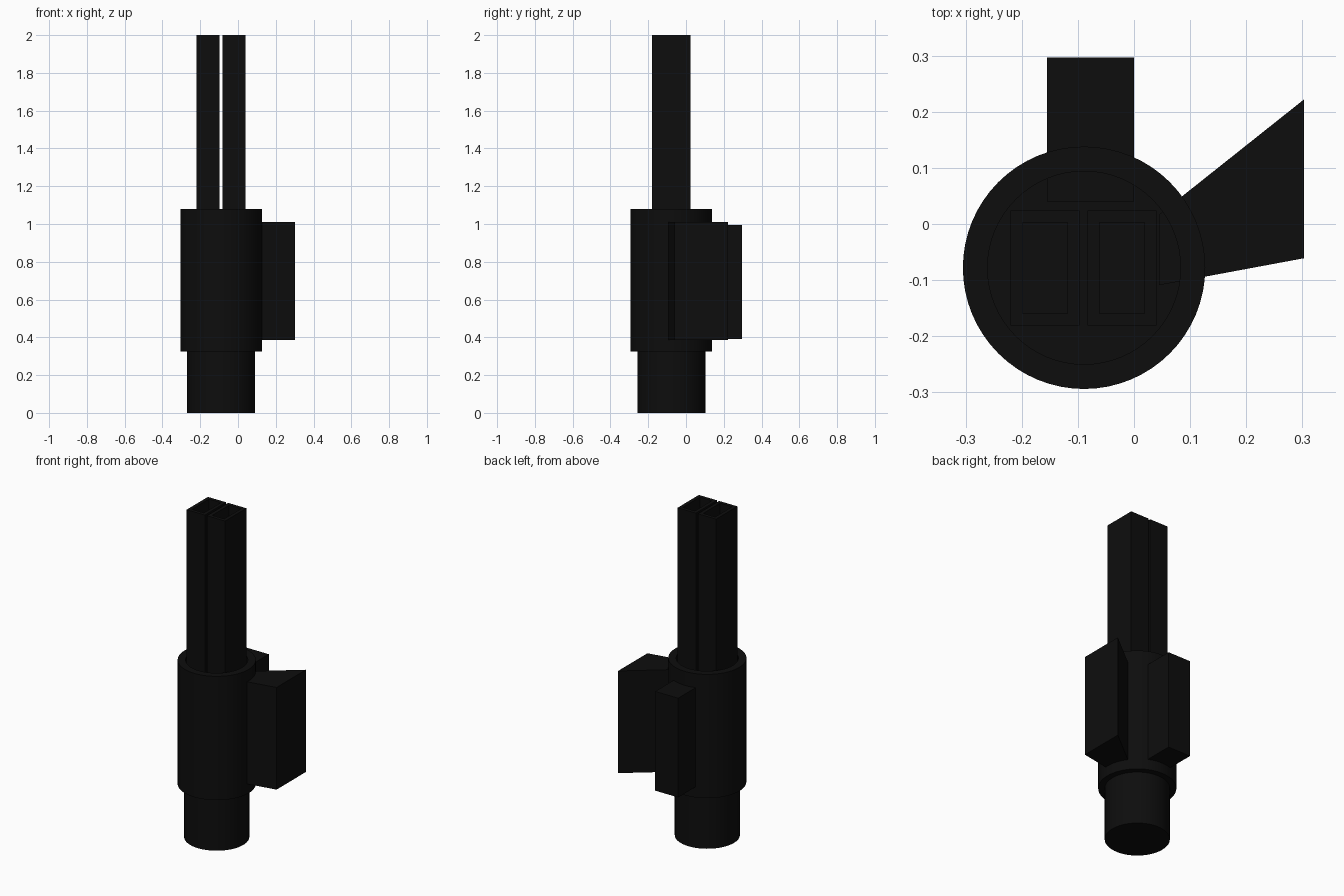
import bpy, bmesh, math

if "Cube" in bpy.data.objects:
    bpy.data.objects.remove(bpy.data.objects["Cube"])

CX, CY = -0.089, -0.078

black = bpy.data.materials.new("black")
black.diffuse_color = (0.004, 0.004, 0.004, 1)
black.use_nodes = True
black.node_tree.nodes["Principled BSDF"].inputs["Base Color"].default_value = black.diffuse_color


def finish(name, bm, smooth=False):
    bmesh.ops.recalc_face_normals(bm, faces=bm.faces)
    mesh = bpy.data.meshes.new(name)
    bm.to_mesh(mesh)
    bm.free()
    mesh.materials.append(black)
    obj = bpy.data.objects.new(name, mesh)
    bpy.context.collection.objects.link(obj)
    if smooth:
        bpy.ops.object.select_all(action='DESELECT')
        obj.select_set(True)
        bpy.context.view_layer.objects.active = obj
        bpy.ops.object.shade_smooth_by_angle(angle=math.radians(30))
    return obj


def lathe(name, profile, segments=64):
    """Spin an (r, z) profile about the main axis."""
    bm = bmesh.new()
    verts = [bm.verts.new((CX + r, CY, z)) for r, z in profile]
    edges = [bm.edges.new(pair) for pair in zip(verts, verts[1:])]
    bmesh.ops.spin(bm, geom=verts + edges, cent=(CX, CY, 0), axis=(0, 0, 1),
                   angle=2 * math.pi, steps=segments, use_duplicate=False)
    bmesh.ops.remove_doubles(bm, verts=bm.verts, dist=1e-5)
    return finish(name, bm, smooth=True)


def prism(name, outline, z0, z1, wall=0, depth=0):
    """Extrude an outline upwards, optionally with a bore in the top."""
    bm = bmesh.new()
    base = bm.faces.new([bm.verts.new((x, y, z0)) for x, y in outline])
    ext = bmesh.ops.extrude_face_region(bm, geom=[base], use_keep_orig=True)
    for v in ext["geom"]:
        if isinstance(v, bmesh.types.BMVert):
            v.co.z = z1
    bmesh.ops.recalc_face_normals(bm, faces=bm.faces)
    if wall:
        top = max(bm.faces, key=lambda f: f.calc_center_median().z)
        bmesh.ops.inset_region(bm, faces=[top], thickness=wall)
        bore = bmesh.ops.extrude_discrete_faces(bm, faces=[top])["faces"][0]
        for v in bore.verts:
            v.co.z -= depth
        bmesh.ops.remove_doubles(bm, verts=bm.verts, dist=1e-5)
    return finish(name, bm)


def rect(x0, x1, y0, y1):
    return [(x0, y0), (x1, y0), (x1, y1), (x0, y1)]


# Round stub at the bottom
lathe("base_stub", [(0, 0), (0.18, 0), (0.18, 0.33), (0, 0.33)])

# Wider sleeve, open at the top
lathe("sleeve", [(0, 0.325), (0.216, 0.325), (0.216, 1.08),
                 (0.172, 1.08), (0.172, 0.9), (0, 0.9)])

# Pair of hollow square tubes
for side, x0 in (("left", -0.22), ("right", -0.083)):
    prism(f"{side}_tube", rect(x0, x0 + 0.123, -0.181, 0.024),
          0.88, 2.0, wall=0.03, depth=0.3)

# Block on the back
prism("back_block", rect(-0.155, 0, 0.04, 0.297), 0.39, 0.995)

# Flared block on the right side
prism("side_wedge", [(0.045, -0.109), (0.303, -0.061),
                     (0.303, 0.222), (0.045, 0.017)], 0.387, 1.01)
